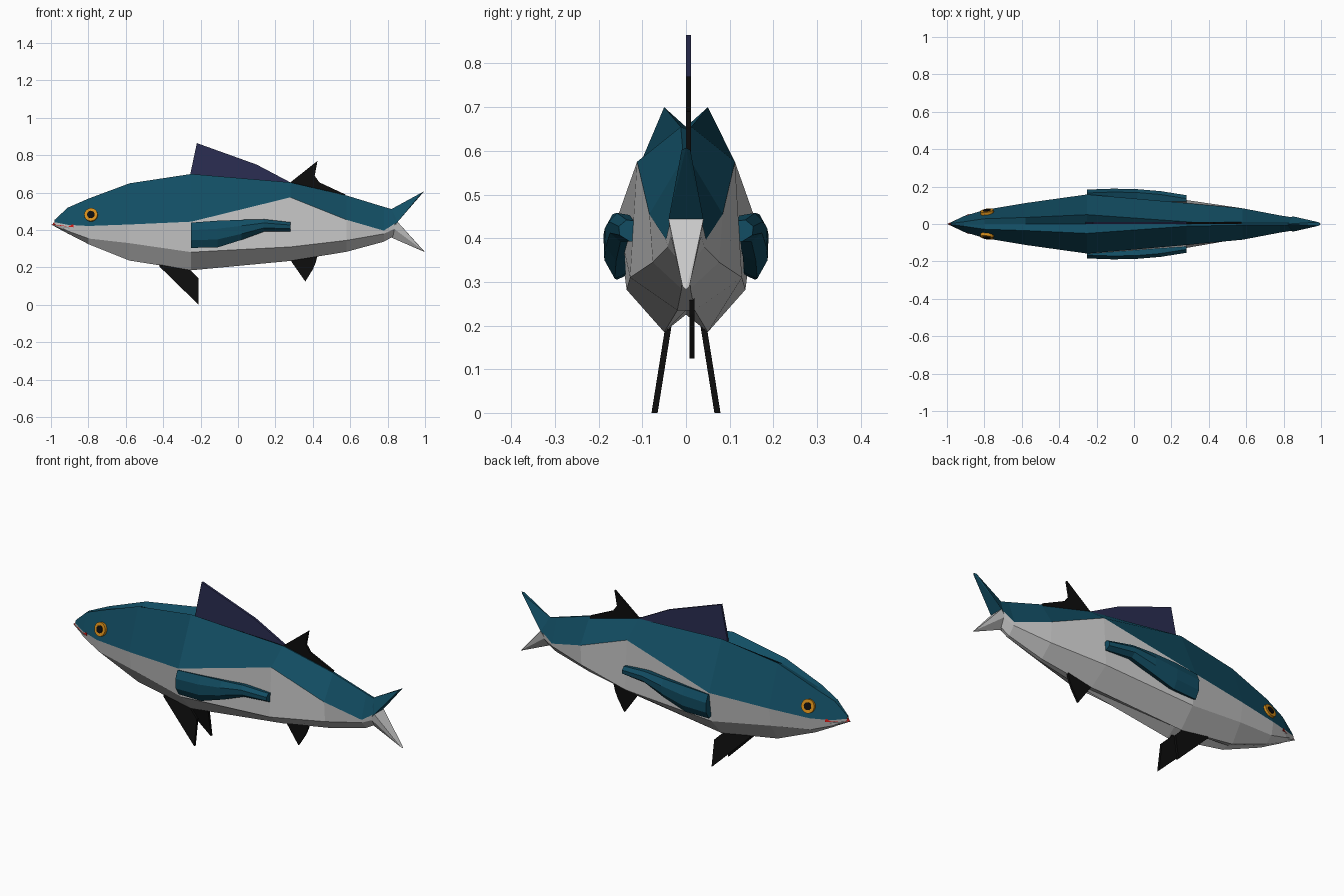
import bpy, bmesh
from mathutils import Vector

if "Cube" in bpy.data.objects:
    bpy.data.objects.remove(bpy.data.objects["Cube"])


def material(name, rgb):
    m = bpy.data.materials.new(name)
    m.diffuse_color = (*rgb, 1)
    m.use_nodes = True
    m.node_tree.nodes["Principled BSDF"].inputs["Base Color"].default_value = m.diffuse_color
    return m


TEAL = material("teal", (0.006, 0.075, 0.125))
NAVY = material("navy", (0.024, 0.027, 0.085))
BLACK = material("black", (0.004, 0.004, 0.004))
GOLD = material("gold", (0.68, 0.27, 0.01))
RED = material("red", (0.6, 0.01, 0.008))


def finish(bm, name, mat=None):
    bmesh.ops.remove_doubles(bm, verts=bm.verts, dist=1e-5)
    bmesh.ops.recalc_face_normals(bm, faces=bm.faces)
    me = bpy.data.meshes.new(name)
    bm.to_mesh(me)
    bm.free()
    ob = bpy.data.objects.new(name, me)
    bpy.context.collection.objects.link(ob)
    if mat:
        me.materials.append(mat)
    return ob


def loft(name, rings, mat=None, closed=False):
    bm = bmesh.new()
    vs = [[bm.verts.new(p) for p in r] for r in rings]
    n = len(vs[0])
    for a, b in zip(vs, vs[1:]):
        for i in range(n if closed else n - 1):
            j = (i + 1) % n
            bm.faces.new((a[i], a[j], b[j], b[i]))
    if closed:
        bm.faces.new(vs[0])
        bm.faces.new(vs[-1])
    return finish(bm, name, mat)


def hull(name, pts, mat=None):
    bm = bmesh.new()
    vs = [bm.verts.new(p) for p in pts]
    res = bmesh.ops.convex_hull(bm, input=vs)
    bmesh.ops.delete(bm, geom=list(set(res["geom_interior"])), context='VERTS')
    return finish(bm, name, mat)


def blade(name, outline, mat, y=lambda z: 0.006, half=0.006):
    # thin plate in the x-z plane; y may drift with height
    bm = bmesh.new()
    f, b = ([bm.verts.new((x, y(z) + s, z)) for x, z in outline] for s in (-half, half))
    bm.faces.new(f)
    bm.faces.new(b)
    for i in range(len(f)):
        j = (i + 1) % len(f)
        bm.faces.new((f[i], f[j], b[j], b[i]))
    return finish(bm, name, mat)


# body stations: x, centre top z, top (y,z), side (y,z), low (y,z), keel (y,z), centre bottom z
BODY = [
    (-0.98, .455, .003, .455, .008, .442, .008, .432, .003, .427, .427),
    (-0.91, .52, .012, .52, .042, .428, .036, .395, .010, .382, .382),
    (-0.80, .565, .028, .568, .075, .422, .062, .355, .022, .325, .325),
    (-0.58, .635, .035, .65, .112, .430, .095, .330, .035, .237, .245),
    (-0.25, .655, .050, .70, .158, .445, .136, .282, .050, .185, .225),
    (0.28, .650, .012, .655, .112, .575, .128, .310, .020, .235, .235),
    (0.58, .585, .006, .585, .084, .455, .076, .345, .010, .284, .284),
    (0.78, .524, .005, .524, .046, .397, .042, .380, .008, .338, .338),
    (0.845, .505, .004, .505, .036, .440, .034, .41, .006, .375, .375),
]
back, belly = [], []
for x, ct, ty, tz, sy, sz, ly, lz, ky, kz, cb in BODY:
    back.append([(x, -sy, sz), (x, -ty, tz), (x, 0, ct), (x, ty, tz), (x, sy, sz)])
    belly.append([(x, -sy, sz), (x, -ly, lz), (x, -ky, kz), (x, 0, cb),
                  (x, ky, kz), (x, ly, lz), (x, sy, sz)])
loft("back", back, TEAL)
loft("belly", belly)

# forked tail
hull("tail_upper", [(.82, 0, .512), (.83, -.036, .42), (.83, .036, .42), (.853, -.04, .443),
                    (.853, .04, .443), (.985, -.01, .602), (.985, .01, .602), (.995, 0, .607)], TEAL)
hull("tail_lower", [(.82, 0, .36), (.83, -.036, .41), (.83, .036, .41), (.853, -.04, .444),
                    (.853, .04, .444), (.99, -.008, .29), (.99, .008, .29), (1.0, 0, .282)])

# mouth
hull("mouth", [(-.995, 0, .428), (-.985, 0, .44), (-.88, -.055, .415), (-.88, .055, .415),
               (-.88, -.052, .43), (-.88, .052, .43)], RED)
hull("lower_jaw", [(-1.0, 0, .430), (-.90, -.046, .414), (-.90, .046, .414),
                   (-.90, -.034, .39), (-.90, .034, .39), (-.90, 0, .376)])

# fins on the centre line
blade("dorsal_fin", [(-.26, .64), (-.255, .70), (-.22, .865), (.10, .75), (.28, .655), (.28, .62)], NAVY)
blade("second_dorsal_fin", [(.27, .62), (.28, .655), (.425, .77), (.41, .69), (.435, .655),
                            (.575, .59), (.57, .56)], BLACK)
blade("anal_fin", [(.27, .26), (.29, .225), (.36, .125), (.40, .19), (.415, .225), (.43, .28)],
      BLACK, lambda z: 0.014)

# side fins and eyes, mirrored
PECTORAL = [(-.25, .305, .440, .158), (-.11, .307, .450, .163), (.02, .348, .455, .160),
            (.14, .392, .458, .150), (.28, .392, .442, .128)]
for s, side in ((-1, "right"), (1, "left")):
    blade("pelvic_fin_" + side, [(-.42, .25), (-.42, .205), (-.21, 0), (-.21, .14), (-.26, .19), (-.26, .25)],
          BLACK, lambda z: s * (.072 - .16 * z), .007)
    rings = []
    for x, z0, z1, y in PECTORAL:
        h = z1 - z0
        rings.append([(x, s * (y + dy), z0 + k * h) for dy, k in
                      ((-.03, .1), (0, 0), (.024, .3), (.026, .7), (.008, 1), (-.03, .9))])
    loft("pectoral_fin_" + side, rings, TEAL, True)

    normal = Vector((-.15, s, .28)).normalized()
    for name, r, out, mat in (("eye", .036, .010, GOLD), ("pupil", .020, .013, BLACK)):
        bm = bmesh.new()
        bmesh.ops.create_cone(bm, cap_ends=True, segments=16, radius1=r, radius2=r, depth=.03)
        rot = normal.to_track_quat('Z', 'Y').to_matrix()
        bmesh.ops.rotate(bm, verts=bm.verts, matrix=rot)
        bmesh.ops.translate(bm, verts=bm.verts, vec=Vector((-.785, s * .060, .48)) + normal * (out - .012))
        finish(bm, name + "_" + side, mat)
